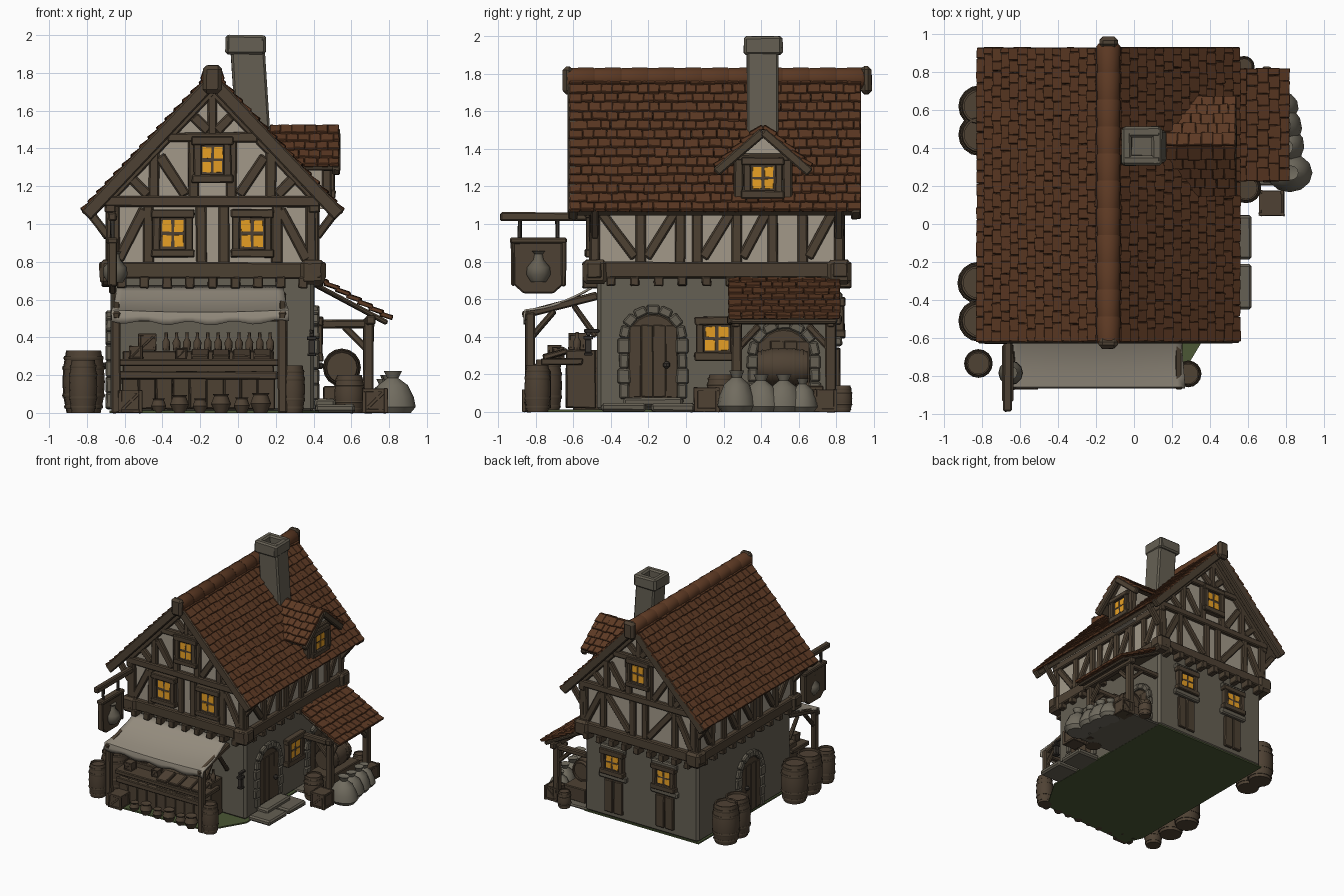
import bpy, bmesh, math, random
from mathutils import Vector as V, Matrix

if "Cube" in bpy.data.objects:
    bpy.data.objects.remove(bpy.data.objects["Cube"])
random.seed(4)

COLORS = dict(stone=(.13,.115,.086), plaster=(.36,.315,.25), timber=(.075,.053,.033), cask_wood=(.078,.054,.034),
              roof_tile=(.108,.041,.017), lit_glass=(.8,.35,.018), grass=(.07,.095,.035), canvas=(.30,.265,.21),
              sackcloth=(.165,.15,.115), iron=(.04,.034,.028))
MATS = {}
for k, c in COLORS.items():
    MATS[k] = bpy.data.materials.new(k)
    MATS[k].diffuse_color = (*c, 1)

PARTS = {}
def P(name, mat=None, bevel=.006):
    if name not in PARTS:
        PARTS[name] = (bmesh.new(), mat, bevel)
    return PARTS[name][0]

def beam(bm, a, b, w, t, n, j=.003):
    """Slightly irregular box from a to b, thickness t along n, width w across."""
    a, b, n = V(a), V(b), V(n)
    d = b - a
    n = (n - d * n.dot(d) / d.length_squared).normalized()
    s = d.cross(n).normalized()
    m = Matrix((s * w, n * t, d)).transposed().to_4x4()
    m.translation = (a + b) / 2
    for v in bmesh.ops.create_cube(bm, size=1, matrix=m)['verts']:
        v.co += V([random.uniform(-j, j) for _ in range(3)])

def box(bm, x, y, z, sx, sy, sz, j=.003):
    """Box standing with its bottom at z."""
    beam(bm, (x, y, z), (x, y, z + sz), sx, sy, (0, 1, 0), j)

def wall(o, u, n):
    m = Matrix((u, n, (0, 0, 1))).transposed().to_4x4()
    m.translation = o
    return m

def stick(bm, M, u0, z0, u1, z1, w=.055, t=.05, d=0):
    beam(bm, M @ V((u0, d, z0)), M @ V((u1, d, z1)), w, t, M.to_3x3() @ V((0, 1, 0)))

def prism(bm, M, pts, d0, d1):
    r = [[bm.verts.new(M @ V((u, d, z))) for u, z in pts] for d in (d0, d1)]
    n = len(pts)
    bm.faces.new(r[0]); bm.faces.new(r[1])
    for i in range(n):
        bm.faces.new((r[0][i], r[0][(i+1) % n], r[1][(i+1) % n], r[1][i]))

def lathe(bm, prof, M, seg=16):
    r = [[bm.verts.new(M @ V((q * math.cos(a), q * math.sin(a), z)))
          for a in [2 * math.pi * k / seg for k in range(seg)]] for q, z in prof]
    bm.faces.new(r[0]); bm.faces.new(r[-1])
    for A, B in zip(r, r[1:]):
        for i in range(seg):
            bm.faces.new((A[i], A[(i+1) % seg], B[(i+1) % seg], B[i]))

def barrel(x, y, z, r, h, rot=Matrix()):
    M = Matrix.Translation((x, y, z)) @ rot
    lathe(P('barrels', 'cask_wood', 0), [(q*r, t*h) for q, t in
          ((.8,0),(.95,.25),(1,.5),(.95,.75),(.82,1),(.72,1),(.72,.94))], M)
    for t, q in ((.1, .89), (.28, .98), (.72, .98), (.88, .92)):
        lathe(P('barrel_hoops', 'timber', 0), [(q*r, (t-.03)*h), (q*r*1.03, t*h), (q*r, (t+.03)*h)], M)

def shingles(bm, top, down, along, rows, cols, t=.022):
    top, down, along = V(top), V(down), V(along)
    n = along.cross(down).normalized()
    if n.z < 0: n = -n
    for i in range(rows):
        cuts = [0] + [(j + .5 * (i % 2) + random.uniform(-.15, .15)) / cols for j in range(1, cols)] + [1]
        for c0, c1 in zip(cuts, cuts[1:]):
            a = top + down * (i / rows) + along * ((c0 + c1) / 2)
            b = a + down * (random.uniform(1.08, 1.2) / rows if i < rows - 1 else 1 / rows)
            beam(bm, a + n * .003, b + n * .016, along.length * (c1 - c0), t, n, .003)

def window(M, u, z, w, h, d=0):
    tb = P('window_frames', 'timber')
    stick(tb, M, u, z-h/2-.02, u, z+h/2+.02, w+.04, .05, d)
    for s in (-1, 1):
        stick(tb, M, u+s*(w/2+.02), z-h/2-.04, u+s*(w/2+.02), z+h/2+.04, .04, .085, d)
        stick(tb, M, u-w/2-.05, z+s*(h/2+.025), u+w/2+.05, z+s*(h/2+.025), .045, .095, d)
        for q in (-1, 1):
            stick(P('window_panes', 'lit_glass', 0), M, u+s*w/4, z+q*h/4-h*.19, u+s*w/4, z+q*h/4+h*.19, w*.37, .008, d+.025)

def arch_door(M, u, z0, half, spring):
    arc = [(half*math.cos(a), spring + half*math.sin(a)) for a in [math.pi*k/10 for k in range(11)]]
    prism(P('arched_doors', 'timber'), M, [(u+p, z) for p, z in [(half, z0)] + arc + [(-half, z0)]], -.03, .012)
    for k in range(4):
        stick(P('door_planks', 'timber', .003), M, u-half*.75+k*half*.5, z0+.01, u-half*.75+k*half*.5, spring+half*.55, half*.48, .012, .01)
    st = P('door_stones', 'stone', .008)
    for k in range(7):
        a = math.pi*(k+.5)/7
        c, s = math.cos(a), math.sin(a)
        stick(st, M, u+half*c, spring+half*s, u+(half+.05)*c, spring+(half+.05)*s, half*.52, .05)
    for s in (-1, 1):
        for k in range(4):
            hz = (spring-z0)/4
            stick(st, M, u+s*(half+.025), z0+k*hz, u+s*(half+.025), z0+(k+1)*hz, .05 + .015*(k % 2), .05)
    lathe(P('door_knobs', 'iron', 0), [(.008,-.018),(.018,-.008),(.018,.008),(.008,.018)],
          Matrix.Translation(M @ V((u+half*.55, .03, .25))), 8)

CX = -.135
F = wall((CX, -.49, 0), (1, 0, 0), (0, -1, 0))
K = wall((CX, .82, 0), (1, 0, 0), (0, 1, 0))
R = wall((CX+.54, 0, 0), (0, 1, 0), (1, 0, 0))
L = wall((CX-.54, 0, 0), (0, 1, 0), (-1, 0, 0))

# Ground, stone ground floor, plaster upper floor with gables
G = Matrix(((1, 0, 0, 0), (0, 0, 1, 0), (0, 1, 0, 0), (0, 0, 0, 1)))
prism(P('ground', 'grass', 0), G, [(-.68,.8),(.41,.8),(.43,-.5),(.25,-.8),(-.62,-.84),(-.68,-.7)], 0, .012)
box(P('stone_walls', 'stone', .02), CX, .165, .005, 1.08, 1.27, .73)
prism(P('plaster_walls', 'plaster', 0), F, [(-.54,.72),(.54,.72),(.54,1.15),(0,1.71),(-.54,1.15)], 0, -1.31)

# Half timbering on gables
T = P('wall_timbers', 'timber', .008)
for M in (F, K):
    stick(T, M, -.6, .755, .6, .755, .085, .08)
    stick(T, M, -.57, 1.12, .57, 1.12, .06, .06)
    stick(T, M, -.24, 1.46, .24, 1.46, .05, .06)
    stick(T, M, 0, 1.46, 0, 1.7, .05)
    for s in (-1, 1):
        for a in [(.52,.78,.52,1.14), (.34,.79,.34,1.11), (.06,.79,.06,1.11), (.5,.81,.36,1.08), (.1,1.12,.1,1.46),
                  (.31,1.12,.31,1.38), (.28,1.36,.14,1.15), (.34,1.15,.43,1.24), (.02,1.49,.1,1.57), (0,1.71,.57,1.11)]:
            stick(T, M, s*a[0], a[1], s*a[2], a[3])
        if M is K:
            stick(T, M, s*.31, 1.08, s*.09, .81)
    for k in range(9):
        stick(P('joist_ends', 'timber'), M, -.48+k*.12, .66, -.48+k*.12, .72, .05, .12)
# Half timbering on the long sides
for M in (R, L):
    stick(T, M, -.55, .755, .88, .755, .085, .08)
    stick(T, M, -.52, 1.09, .85, 1.09, .06, .06)
    for u in (-.485, -.24, -.03, .06, .27, .46, .62, .815):
        stick(T, M, u, .78, u, 1.08)
    for a in [(-.45,1.06,-.27,.82), (-.21,.82,-.06,1.06), (.09,.82,.24,1.06), (.3,.82,.43,1.06), (.65,.82,.78,1.06)]:
        stick(T, M, *a)
    for k in range(10):
        stick(P('joist_ends', 'timber'), M, -.4+k*.127, .67, -.4+k*.127, .72, .05, .09)
    for u in (-.485, .815):
        beam(T, M @ V((u, .01, .93)), M @ V((u, .13, 1.09)), .045, .045, (0, 1, 0))
        stick(P('corner_blocks', 'timber', .02), M, u, .68, u, .81, .13, .13, -.01)

# Windows and doors
for u in (-.21, .21):
    window(F, u, .95, .13, .16)
for M in (F, K):
    window(M, 0, 1.34, .12, .15)
window(R, .165, .39, .14, .14)
for u in (.26, -.23):
    window(K, u, .5, .13, .12, -.02)
    for s in (-1, 1):
        stick(P('cellar_hatches', 'timber'), K, u+s*.045, .06, u+s*.045, .34, .08, .04, -.02)
    stick(P('lintels', 'stone', .01), K, u-.13, .375, u+.13, .375, .05, .06, -.02)
    stick(P('lintels', 'stone', .01), K, u-.12, .61, u+.12, .61, .05, .06, -.02)
arch_door(R, -.175, .07, .13, .39)
arch_door(R, .52, .02, .14, .3)
arch_door(L, .1, .02, .13, .36)

# Main roof: boards, shingles, bargeboards, ridge tiles
for s in (-1, 1):
    beam(P('roof_boards', 'timber', 0), (CX, .15, 1.755), (CX+s*.66, .15, 1.055), 1.52, .03, (0, 0, 1), 0)
    shingles(P('roof_shingles', 'roof_tile', .003), (CX, -.62, 1.787), (s*.68, 0, -.725), (0, 1.55, 0), 15, 24)
    for y in (-.605, .905):
        beam(P('bargeboards', 'timber', .008), (CX, y, 1.755), (CX+s*.67, y, 1.045), .07, .05, (0, 1, 0))
for k in range(11):
    y = -.63 + k*.143
    lathe(P('ridge_tiles', 'roof_tile', 0), [(.06, 0), (.064, .135), (.052, .15)],
          Matrix.Translation((CX, y, 1.773)) @ Matrix.Rotation(-math.pi/2, 4, 'X'), 10)
for y in (-.63, .96):
    box(P('ridge_beam_ends', 'timber', .02), CX, y, 1.69, .1, .06, .15)

# Chimney with hollow cap
st = P('chimney', 'stone', .012)
beam(st, (.09, .41, 1.3), (.05, .41, 1.93), .18, .17, (0, 1, 0))
for s in (-1, 1):
    box(st, .04 + s*.08, .41, 1.9, .055, .2, .1)
    box(st, .04, .41 + s*.075, 1.9, .2, .055, .1)

# Dormer
D = wall((.47, .41, 0), (0, 1, 0), (1, 0, 0))
prism(P('dormer_walls', 'plaster', 0), D, [(-.13,1.08),(.13,1.08),(.13,1.36),(0,1.48),(-.13,1.36)], 0, -.4)
window(D, 0, 1.245, .13, .13)
for s in (-1, 1):
    stick(T, D, s*.13, 1.1, s*.13, 1.38, .05)
    shingles(P('dormer_shingles', 'roof_tile', .003), (.17, .41, 1.515), (0, s*.25, -.215), (.365, 0, 0), 5, 6)
    beam(P('dormer_boards', 'timber'), (.355, .41, 1.495), (.355, .41+s*.24, 1.285), .35, .02, (0, 0, 1))
    beam(P('bargeboards'), (.52, .41, 1.49), (.52, .41+s*.25, 1.275), .05, .04, (1, 0, 0))
stick(T, D, -.17, 1.355, .17, 1.355, .04)

# Side lean-to with posts, store shelf and resting cask
shingles(P('lean_to_shingles', 'roof_tile', .003), (.4, .225, .715), (.41, 0, -.225), (0, .595, 0), 7, 9)
pt = P('lean_to_frame', 'timber', .008)
beam(pt, (.4, .52, .685), (.79, .52, .475), .57, .025, (0, 0, 1))
for y in (.27, .77):
    box(pt, .69, y, 0, .055, .055, .5)
    beam(pt, (.4, y, .47), (.72, y, .47), .045, .045, (0, 1, 0))
    beam(pt, (.68, y, .34), (.56, y, .46), .035, .035, (0, 1, 0))
    beam(pt, (.69, y, .33), (.69, y + (.12 if y < .5 else -.12), .46), .035, .035, (1, 0, 0))
beam(pt, (.7, .22, .49), (.7, .83, .49), .05, .05, (0, 0, 1))
box(P('store_shelf', 'timber'), .55, .52, .02, .2, .42, .12)
barrel(.55, .38, .24, .1, .27, Matrix.Rotation(-math.pi/2, 4, 'X'))
box(P('paving', 'stone', .01), .57, .5, 0, .36, .6, .02)

# Door steps
for y, sy in ((-.33, .24), (-.07, .23)):
    box(P('door_steps', 'stone', .012), .515, y, 0, .21, sy, .045)
box(P('door_steps'), .46, -.175, .03, .11, .32, .045)

# Canvas awning: sagging sheet with scalloped valance
aw = P('awning', 'canvas', 0)
NX, NY = 24, 9
g = []
for j in range(NY + 1):
    row = []
    for i in range(NX + 1):
        x, v = i / NX, min(j / (NY - 2), 1)
        drop = max(0, j - NY + 2) * (.03 + .005 * math.sin(x * math.pi * 8))
        row.append(aw.verts.new((-.2 + (x-.5) * (.88 + .06*v), -.49 - .37*v - (.006 if drop else 0),
                   .675 - .13*v - .025*math.sin(math.pi*v) - .012*math.sin(math.pi*x)*v - drop)))
    g.append(row)
for j in range(NY):
    for i in range(NX):
        aw.faces.new((g[j][i], g[j][i+1], g[j+1][i+1], g[j+1][i]))
sf = P('awning_frame', 'timber', .008)
for x in (-.645, .235):
    box(sf, x, -.83, 0, .05, .05, .53)
    beam(sf, (x, -.47, .62), (x, -.87, .515), .04, .04, (0, 0, 1))
    beam(sf, (x, -.82, .4), (x, -.7, .54), .03, .03, (1, 0, 0))
    beam(sf, (x, -.48, .4), (x, -.6, .57), .03, .03, (1, 0, 0))
beam(sf, (-.67, -.835, .505), (.26, -.835, .505), .04, .04, (0, 0, 1))

# Market stall: planked counter, raised shelf, crates, bottles, pots
ct = P('stall_counter', 'timber')
box(ct, -.21, -.66, .25, .86, .22, .035)
box(ct, -.21, -.56, .02, .8, .16, .31)
for k in range(9):
    box(ct, -.57 + k*.09, -.735, .02, .09, .03, .2)
beam(ct, (-.63, -.755, .2), (.21, -.755, .2), .04, .03, (0, 1, 0))
def crate(x, y, z, s):
    c = P('crates', 'cask_wood', .004)
    box(c, x, y, z, s*.92, s*.92, s*.97)
    for a in (-1, 1):
        for b in (-1, 1):
            box(c, x+a*s*.45, y+b*s*.45, z, s*.14, s*.14, s)
        for zz in (.01, .85):
            box(c, x, y+a*s*.46, z+s*zz, s, s*.1, s*.14, .001)
            box(c, x+a*s*.46, y, z+s*zz, s*.1, s, s*.14, .001)
        beam(c, (x-s*.4, y+a*s*.46, z+s*.12), (x+s*.4, y+a*s*.46, z+s*.88), s*.12, s*.08, (0, 1, 0), .001)
for c in ((-.48,-.58,.33,.09), (-.54,-.7,.285,.07), (-.57,-.81,0,.12), (.725,.11,0,.13), (.73,.74,0,.12), (-.3,-.68,.285,.06)):
    crate(*c)
for k in range(11):
    lathe(P('bottles', 'cask_wood', 0), [(.019,0),(.021,.045),(.009,.065),(.008,.092),(.011,.096)],
          Matrix.Translation((-.38 + k*.055, -.58, .33)), 8)
for k in range(4):
    beam(P('goods_trays', 'cask_wood'), (-.2+k*.11, -.76, .29), (-.2+k*.11, -.63, .325), .095, .03, (0, 0, 1))
for x, s in ((-.42,.8), (-.31,1), (-.2,.8), (-.09,1.05), (.02,.85), (.12,1.1)):
    lathe(P('clay_pots', 'cask_wood', 0), [(.03*s,0),(.05*s,.045*s),(.035*s,.085*s),(.042*s,.095*s),(.025*s,.09*s)],
          Matrix.Translation((x, -.81, 0)), 10)

# Barrels round the house
for b in ((-.815,.62,0,.11,.33), (-.815,.47,0,.11,.33), (-.82,-.31,0,.11,.33), (-.815,-.51,0,.11,.33),
          (-.82,-.735,0,.075,.28), (.285,-.79,0,.07,.25), (.59,.19,0,.08,.2), (.58,.83,0,.055,.14)):
    barrel(*b)

# Sacks
for x, y, s, a in ((.82,.27,1.05,0), (.8,.4,.95,1), (.79,.52,.95,2), (.77,.62,.85,3)):
    lathe(P('sacks', 'sackcloth', 0), [(q*s, z*s) for q, z in ((.09,0),(.115,.03),(.105,.08),(.075,.14),(.028,.175),(.045,.21),(.03,.205))],
          Matrix.Translation((x, y, 0)) @ Matrix.Rotation(a, 4, 'Z') @ Matrix.Diagonal((1, .85, 1, 1)), 12)

# Hanging sign with jug
sg = P('sign', 'timber', .008)
beam(sg, (-.665, -.99, 1.04), (-.665, -.45, 1.04), .045, .045, (0, 0, 1))
S = wall((-.665, -.785, 0), (0, 1, 0), (1, 0, 0))
prism(sg, S, [(-.135,.92),(.135,.92),(.135,.68),(.08,.63),(-.08,.63),(-.135,.68)], -.018, .018)
stick(sg, S, -.15, .91, .15, .91, .03, .06)
for s in (-1, 1):
    stick(sg, S, s*.135, .67, s*.135, .91, .025, .05)
    stick(P('sign_chains', 'iron', .003), S, s*.1, .92, s*.1, 1.03, .02, .02)
lathe(P('sign_jug', 'stone', 0), [(.04,0),(.065,.04),(.062,.08),(.028,.12),(.022,.15),(.036,.165)],
      Matrix.Translation((-.65, -.785, .69)), 12)

# Wall lantern by the front corner
beam(P('lantern', 'iron', .003), (.39, -.46, .43), (.39, -.54, .43), .02, .02, (0, 0, 1))
for z, s, h in ((.3,.045,.015), (.315,.035,.07), (.385,.05,.02), (.405,.025,.02)):
    box(P('lantern'), .39, -.52, z, s, s, h, 0)

# Turn every part into an object
for name, (bm, mat, bevel) in PARTS.items():
    bmesh.ops.recalc_face_normals(bm, faces=bm.faces)
    me = bpy.data.meshes.new(name)
    bm.to_mesh(me); bm.free()
    me.materials.append(MATS[mat])
    ob = bpy.data.objects.new(name, me)
    bpy.context.collection.objects.link(ob)
    if bevel:
        m = ob.modifiers.new('bevel', 'BEVEL')
        m.width, m.segments, m.limit_method = bevel, 1, 'ANGLE'
    else:
        for p in me.polygons: p.use_smooth = True
        me.set_sharp_from_angle(angle=math.radians(40))
    if name == 'awning':
        ob.modifiers.new('thick', 'SOLIDIFY').thickness = .012

for m in bpy.data.materials:
    if m.users and not m.is_grease_pencil:
        m.use_nodes = True
        m.node_tree.nodes["Principled BSDF"].inputs["Base Color"].default_value = m.diffuse_color
